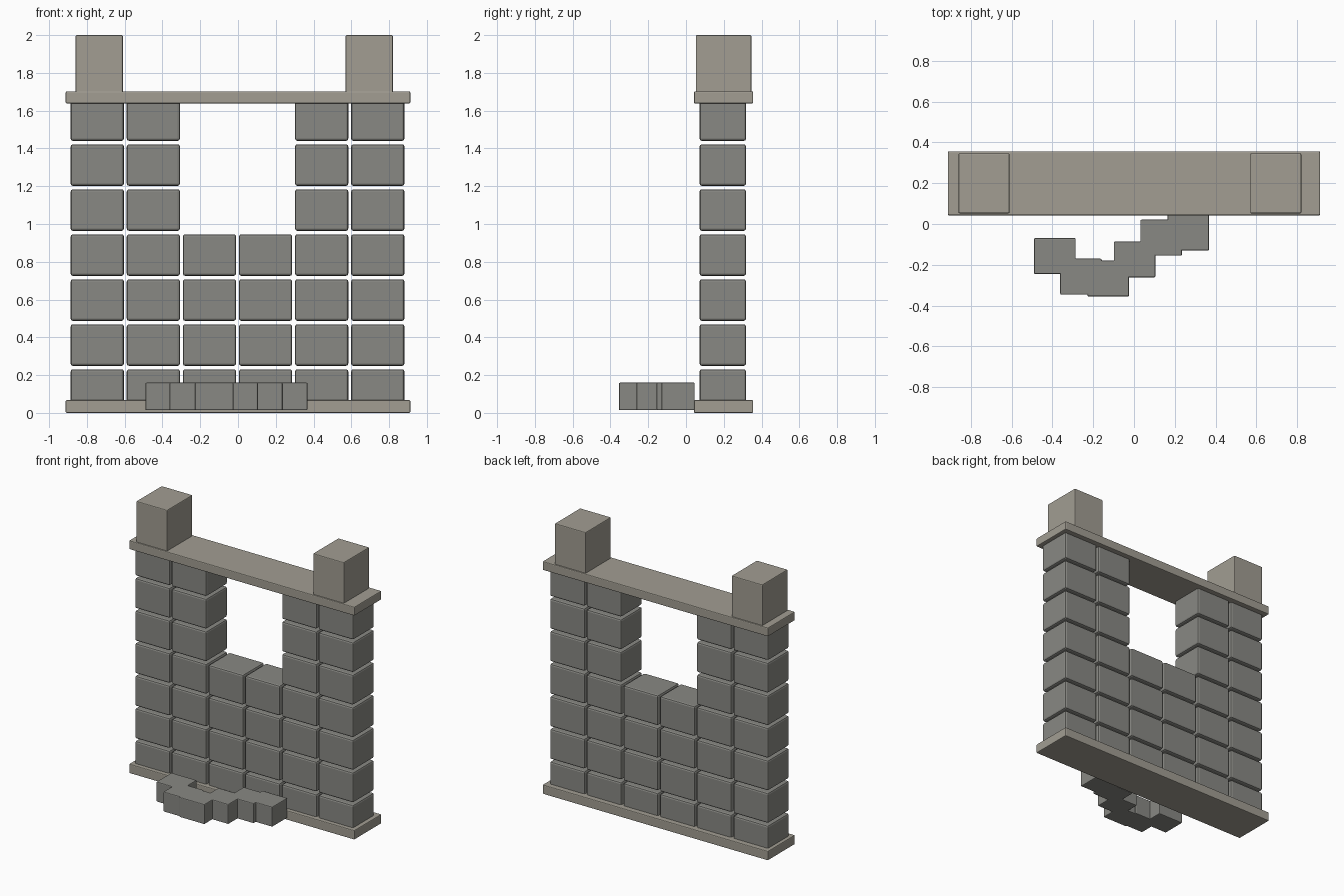
import bpy

if "Cube" in bpy.data.objects:
    bpy.data.objects.remove(bpy.data.objects["Cube"])


def block(name, lo, hi, bevel, segments=2):
    """Bevelled box between two opposite corners."""
    bpy.ops.mesh.primitive_cube_add(size=1, location=[(a + b) / 2 for a, b in zip(lo, hi)])
    ob = bpy.context.object
    ob.name = name
    ob.scale = [b - a for a, b in zip(lo, hi)]
    bpy.ops.object.transform_apply(location=False, rotation=False, scale=True)
    mod = ob.modifiers.new("edge_bevel", 'BEVEL')
    mod.width = bevel
    mod.segments = segments
    return ob


def paint(ob, mat):
    ob.data.materials.append(mat)


stone = bpy.data.materials.new("wall_stone")
stone.diffuse_color = (0.25, 0.25, 0.23, 1)
stone.use_nodes = True
stone.node_tree.nodes["Principled BSDF"].inputs["Base Color"].default_value = stone.diffuse_color
trim = bpy.data.materials.new("trim_stone")
trim.diffuse_color = (0.36, 0.34, 0.29, 1)
trim.use_nodes = True
trim.node_tree.nodes["Principled BSDF"].inputs["Base Color"].default_value = trim.diffuse_color

# Base slab and top slab
for name, z0, z1 in (("base_slab", 0.0, 0.068), ("top_slab", 1.638, 1.702)):
    paint(block(name, (-0.912, 0.042, z0), (0.912, 0.356, z1), 0.006), trim)

# Merlons on the top slab
for name, x in (("left_merlon", -0.735), ("right_merlon", 0.695)):
    paint(block(name, (x - 0.125, 0.052, 1.69), (x + 0.125, 0.346, 2.0), 0.006), trim)

# Wall blocks, leaving the window opening in the two middle columns
for row in range(7):
    for col in range(6):
        if row > 3 and col in (2, 3):
            continue
        x = -0.745 + 0.297 * col
        z = 0.121 + 0.2382 * row
        paint(block(f"wall_block_{row}_{col}", (x - 0.141, 0.072, z - 0.11),
                    (x + 0.141, 0.318, z + 0.11), 0.012), stone)

# Fallen stones in front of the wall
fallen = [(-0.388, -0.157), (-0.26, -0.258), (-0.126, -0.267),
          (0.003, -0.174), (0.133, -0.067), (0.266, -0.042)]
for i, (x, y) in enumerate(fallen):
    paint(block(f"fallen_stone_{i}", (x - 0.102, y - 0.088, 0.014),
                (x + 0.102, y + 0.088, 0.16), 0.006), stone)
